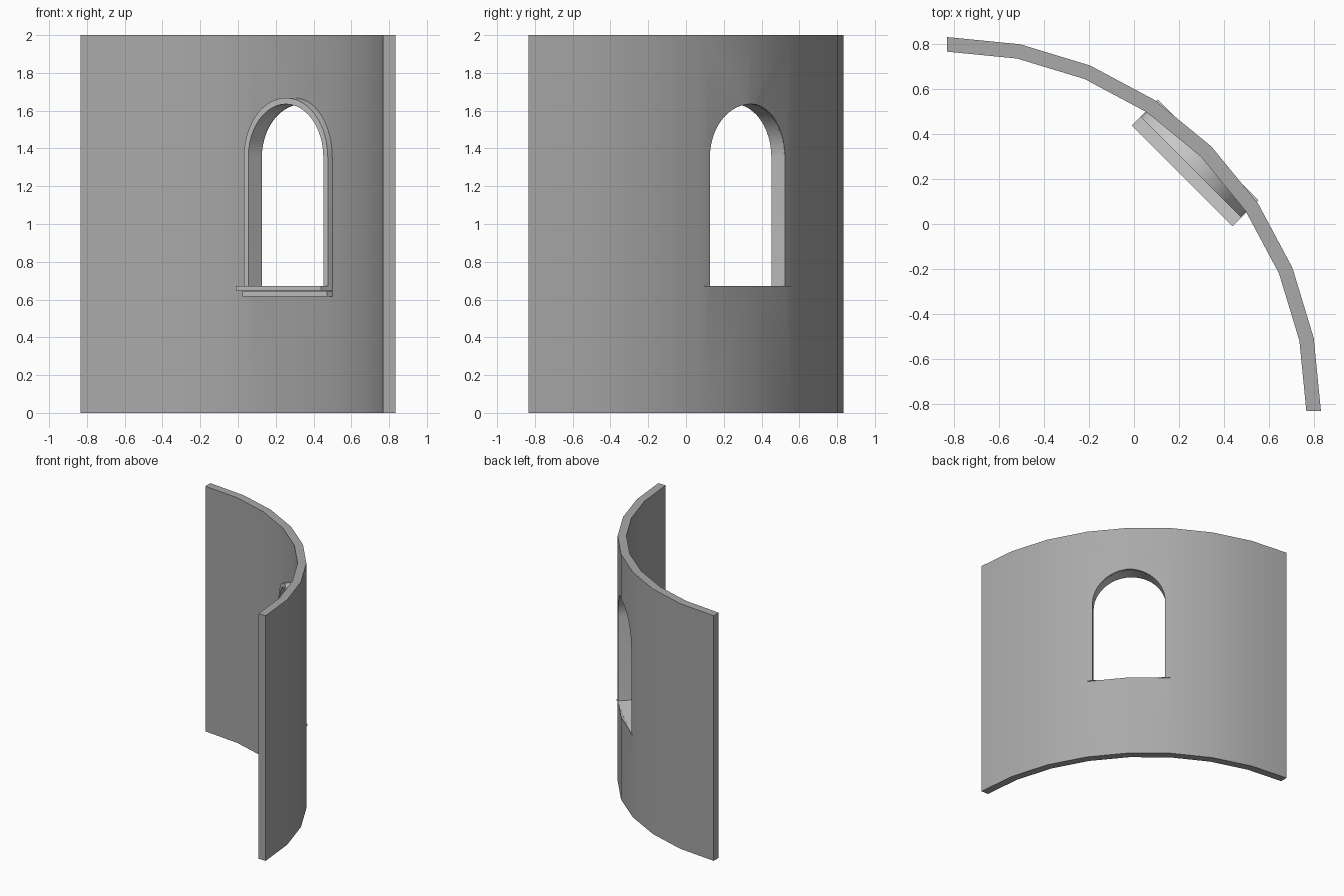
import bpy, bmesh, math
from mathutils import Vector

if "Cube" in bpy.data.objects:
    bpy.data.objects.remove(bpy.data.objects["Cube"])

HALF = 0.833                 # wall ends, also offset of the arc centre
R_OUT, R_IN, HEIGHT = 1.666, 1.601, 2.0
SILL_Z, SPRING_Z = 0.672, 1.354
U = Vector((1, -1, 0)).normalized()    # along the window
N = Vector((1, 1, 0)).normalized()     # outward through the wall


def at(u, n, z):
    return U * u + N * n + Vector((0, 0, z))


def finish(bm, name):
    bmesh.ops.recalc_face_normals(bm, faces=bm.faces)
    me = bpy.data.meshes.new(name)
    bm.to_mesh(me)
    bm.free()
    ob = bpy.data.objects.new(name, me)
    bpy.context.collection.objects.link(ob)
    return ob


def extrude(name, faces, vec):
    """Extrude a flat sheet, given as a list of polygons, into a solid."""
    bm = bmesh.new()
    for poly in faces:
        bm.faces.new([bm.verts.new(p) for p in poly])
    bmesh.ops.remove_doubles(bm, verts=bm.verts, dist=1e-5)
    ext = bmesh.ops.extrude_face_region(bm, geom=bm.faces[:], use_keep_orig=True)
    moved = [g for g in ext["geom"] if isinstance(g, bmesh.types.BMVert)]
    bmesh.ops.translate(bm, verts=moved, vec=vec)
    return finish(bm, name)


def strip(a, b):
    return [(a[i], a[i + 1], b[i + 1], b[i]) for i in range(len(a) - 1)]


def arch(w, n, bottom, seg=24):
    """Open arch outline of half width w at depth n."""
    pts = [at(w, n, bottom)]
    for i in range(seg + 1):
        t = math.pi * i / seg
        pts.append(at(w * math.cos(t), n, SPRING_Z + w * math.sin(t)))
    return pts + [at(-w, n, bottom)]


def arc(r):
    return [Vector((-HALF + r * math.cos(i * math.pi / 16),
                    -HALF + r * math.sin(i * math.pi / 16), 0)) for i in range(9)]


def smooth(ob):
    bpy.ops.object.select_all(action='DESELECT')
    ob.select_set(True)
    bpy.context.view_layer.objects.active = ob
    bpy.ops.object.shade_smooth_by_angle(angle=math.radians(30))


def slab(name, n0, n1, z0, z1, w=0.318):
    bottom = [at(-w, n0, z0), at(w, n0, z0), at(w, n1, z0), at(-w, n1, z0)]
    return extrude(name, [bottom], Vector((0, 0, z1 - z0)))


# Dark grey of the wall
dark = bpy.data.materials.new("wall_grey")
dark.diffuse_color = (0.4, 0.4, 0.4, 1)
dark.use_nodes = True
dark.node_tree.nodes["Principled BSDF"].inputs["Base Color"].default_value = dark.diffuse_color

# Quarter-round wall with an arched opening
wall = extrude("curved_wall", strip(arc(R_OUT), arc(R_IN)), Vector((0, 0, HEIGHT)))
wall.data.materials.append(dark)
cutter = extrude("window_cutter", [arch(0.2812, 0.2, SILL_Z - 0.001)], N * 0.5)
cutter.data.materials.append(dark)
cutter.hide_render = True
mod = wall.modifiers.new("window_opening", 'BOOLEAN')
mod.operation = 'DIFFERENCE'
mod.solver = 'EXACT'
mod.object = cutter
bpy.context.view_layer.objects.active = wall
bpy.ops.object.modifier_apply(modifier=mod.name)
bpy.data.objects.remove(cutter)
smooth(wall)

# Arched frame lining the opening, proud of the inner side
frame = extrude("window_frame",
                strip(arch(0.314, 0.358, 0.66), arch(0.2808, 0.358, 0.66)), N * 0.098)
smooth(frame)

# Stepped sill: thin top sheet reaching through the wall, then two steps
slab("sill_top", 0.304, 0.467, 0.669, SILL_Z)
slab("upper_sill", 0.304, 0.42, 0.649, 0.669)
slab("lower_sill", 0.35, 0.42, 0.615, 0.646)
